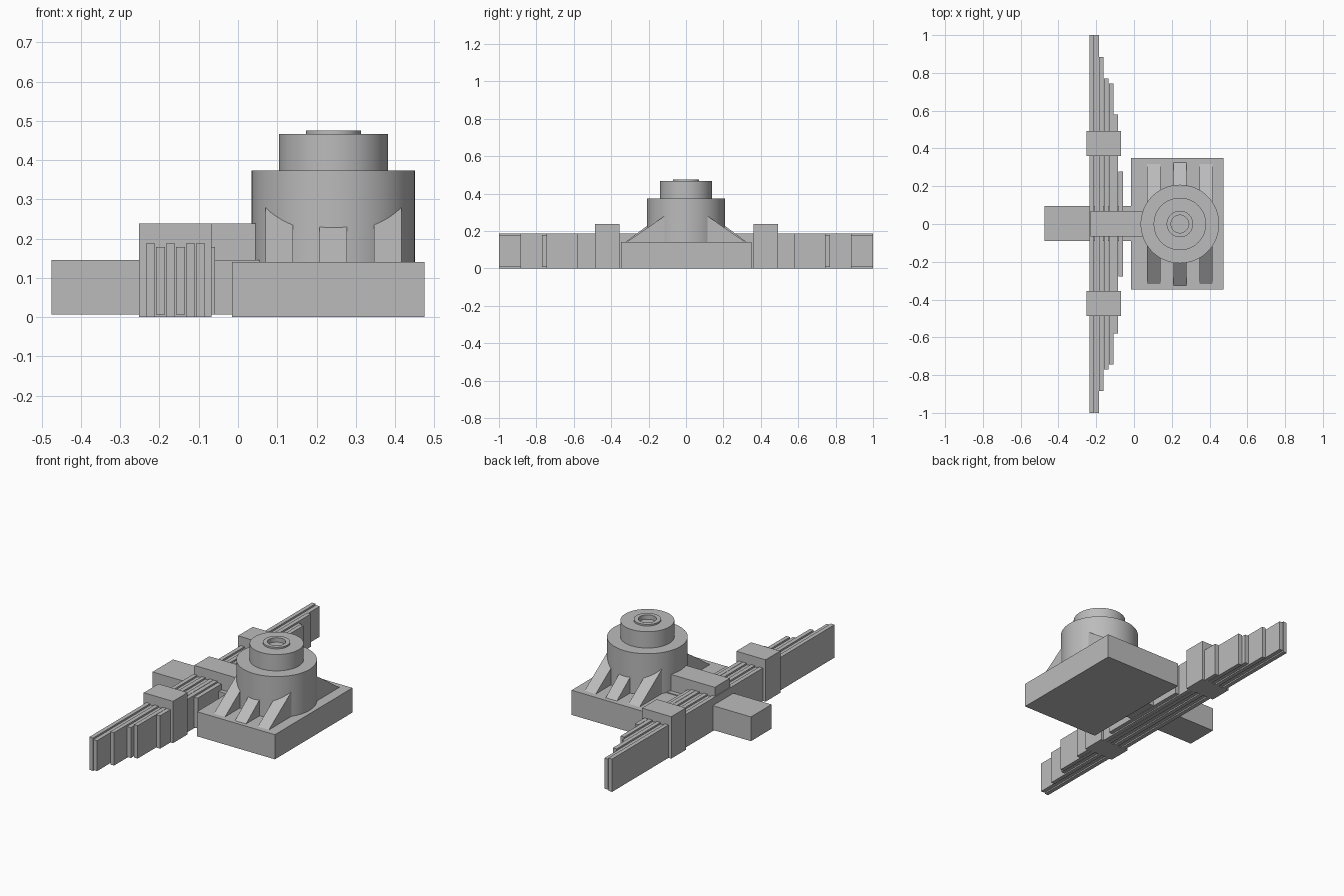
import bpy, bmesh, math
from mathutils import Vector

cube = bpy.data.objects.get("Cube")
if cube:
    bpy.data.objects.remove(cube, do_unlink=True)

gray = bpy.data.materials.new("plain_gray")
gray.use_nodes = True
gray.diffuse_color = (0.5, 0.5, 0.5, 1)
gray.node_tree.nodes["Principled BSDF"].inputs["Base Color"].default_value = (0.5, 0.5, 0.5, 1)


def finish(name, bm):
    bmesh.ops.recalc_face_normals(bm, faces=bm.faces)
    mesh = bpy.data.meshes.new(name)
    bm.to_mesh(mesh)
    bm.free()
    mesh.materials.append(gray)
    obj = bpy.data.objects.new(name, mesh)
    bpy.context.collection.objects.link(obj)
    return obj


def box(name, x, y, z):
    bm = bmesh.new()
    bmesh.ops.create_cube(bm, size=1)
    for v in bm.verts:
        v.co = Vector([(r[0] + r[1]) / 2 + c * (r[1] - r[0]) for c, r in zip(v.co, (x, y, z))])
    return finish(name, bm)


def prism(name, profile, x0, x1):
    """Extrude a (y, z) profile along x."""
    bm = bmesh.new()
    face = bm.faces.new([bm.verts.new((x0, y, z)) for y, z in profile])
    out = bmesh.ops.extrude_face_region(bm, geom=[face])
    bmesh.ops.translate(bm, vec=(x1 - x0, 0, 0),
                        verts=[g for g in out["geom"] if isinstance(g, bmesh.types.BMVert)])
    return finish(name, bm)


def lathe(name, profile, centre):
    """Spin an (r, z) profile around a vertical axis."""
    bm = bmesh.new()
    verts = [bm.verts.new((centre + r, 0, z)) for r, z in profile]
    edges = [bm.edges.new(pair) for pair in zip(verts, verts[1:])]
    bmesh.ops.spin(bm, geom=verts + edges, cent=(centre, 0, 0), axis=(0, 0, 1),
                   angle=math.tau, steps=64)
    bmesh.ops.remove_doubles(bm, verts=bm.verts, dist=0.0001)
    obj = finish(name, bm)
    bpy.context.view_layer.objects.active = obj
    obj.select_set(True)
    bpy.ops.object.shade_smooth_by_angle(angle=math.radians(30))
    obj.select_set(False)
    return obj


CX = 0.243

# Base plate and stepped hub with a shallow centre recess
box("base_plate", (-0.015, 0.475), (-0.347, 0.35), (0, 0.14))
lathe("stepped_hub", [(0, 0.13), (0.208, 0.13), (0.208, 0.373), (0.139, 0.373),
                      (0.139, 0.466), (0.07, 0.466), (0.07, 0.475),
                      (0.047, 0.475), (0.047, 0.45), (0, 0.45)], CX)

# Sloped ribs bracing the hub, front and back
for side, facing in ((-1, "front"), (1, "back")):
    for offset, foot, inner, top in ((-0.138, 0.32, 0.11, 0.283),
                                     (0, 0.327, 0.19, 0.241),
                                     (0.138, 0.32, 0.11, 0.283)):
        where = "middle" if offset == 0 else "right" if offset < 0 else "left"
        prism(f"{facing}_{where}_rib",
              [(side * foot, 0.138), (side * inner, 0.138), (side * inner, top)],
              CX + offset - 0.035, CX + offset + 0.035)

# Crossbar through the spring pack, with a block on top
box("crossbar", (-0.475, 0.055), (-0.09, 0.095), (0.007, 0.145))
box("top_block", (-0.23, 0.045), (-0.065, 0.07), (0.14, 0.238))

# Stack of leaves, each shorter than the last
leaves = [(1, 0), (1, 1), (0.885, 0), (0.77, 1), (0.745, 0), (0.58, 0), (0.278, 1)]
for i, (half, low) in enumerate(leaves):
    x = -0.235 + i * 0.0255
    z = (0.006, 0.179) if low else (0, 0.187)
    box(f"spring_leaf_{i + 1}", (x, x + 0.0235), (-half, half), z)

# Clamps around the leaves
for name, y in (("front_clamp", (-0.487, -0.355)), ("back_clamp", (0.36, 0.492))):
    box(name, (-0.252, -0.068), y, (0, 0.238))
